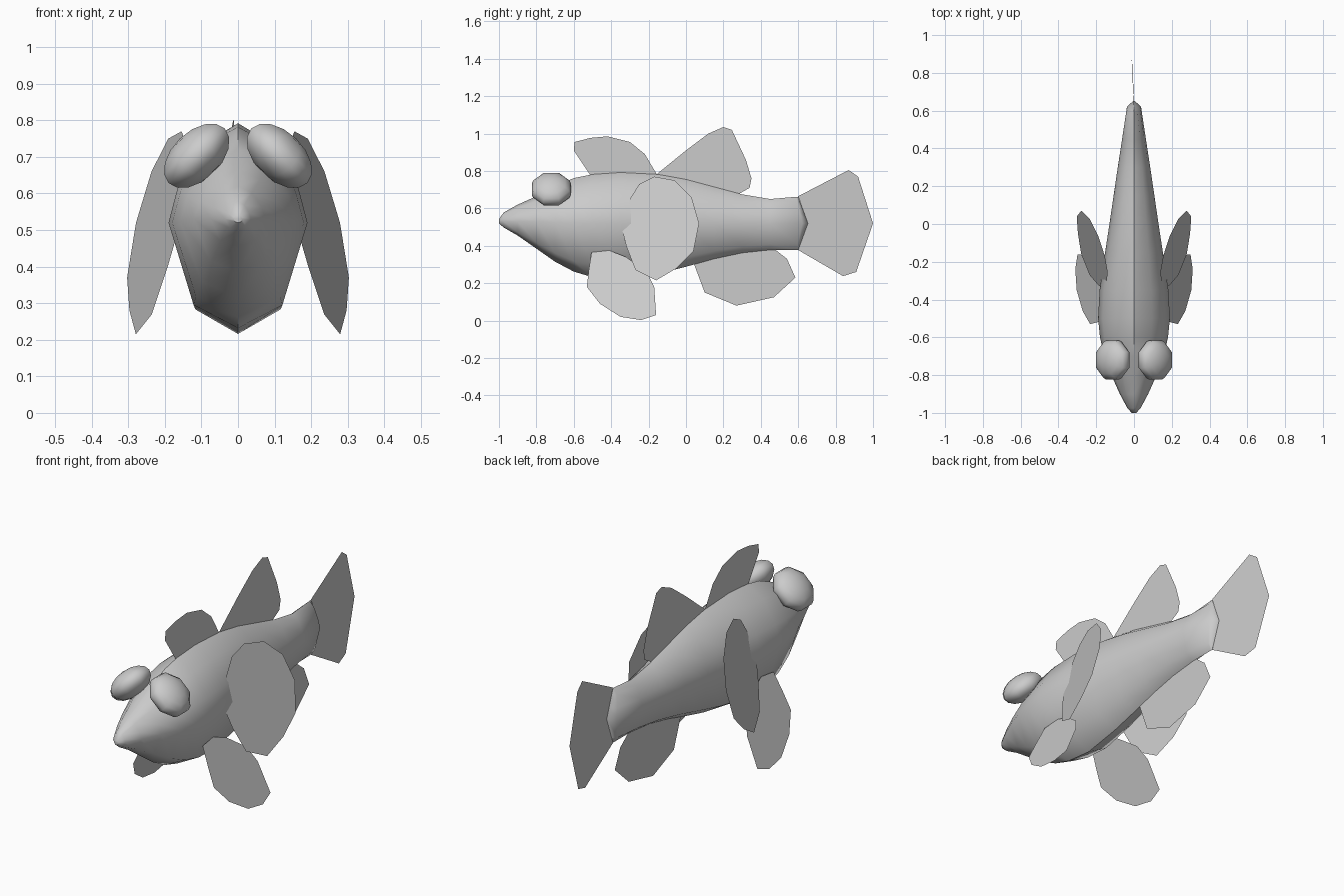
import bpy, bmesh, math
from mathutils import Matrix, Vector

if "Cube" in bpy.data.objects:
    bpy.data.objects.remove(bpy.data.objects["Cube"])

grey = bpy.data.materials.new("fish_grey")
grey.diffuse_color = (0.6, 0.6, 0.6, 1)
grey.use_nodes = True
grey.node_tree.nodes["Principled BSDF"].inputs["Base Color"].default_value = grey.diffuse_color


def add_object(name, bm, mirrored=False):
    mesh = bpy.data.meshes.new(name)
    bm.to_mesh(mesh)
    bm.free()
    mesh.materials.append(grey)
    ob = bpy.data.objects.new(name, mesh)
    bpy.context.collection.objects.link(ob)
    if mirrored:
        ob.modifiers.new("Mirror", 'MIRROR').use_mirror_merge = False
    return ob


def smooth(ob, degrees):
    bpy.ops.object.select_all(action='DESELECT')
    ob.select_set(True)
    bpy.context.view_layer.objects.active = ob
    bpy.ops.object.shade_smooth_by_angle(angle=math.radians(degrees))


def fin(name, outline, x_of, mirrored=False):
    """Thin sheet from a (y, z) outline; x_of gives its sideways lean."""
    bm = bmesh.new()
    face = bm.faces.new([bm.verts.new((x_of(y, z), y, z)) for y, z in outline])
    face.normal_update()
    if face.normal.x < 0:
        face.normal_flip()
    return add_object(name, bm, mirrored)


# Body: rings of (y, half width, bottom, middle, top)
rings = [
    (-1.0, .012, .520, .530, .542), (-.975, .035, .498, .53, .578),
    (-.90, .075, .455, .53, .620), (-.80, .12, .385, .53, .665),
    (-.70, .158, .315, .525, .718), (-.60, .180, .262, .52, .762),
    (-.50, .190, .232, .52, .782), (-.35, .182, .216, .52, .792),
    (-.15, .153, .250, .52, .782), (0, .130, .288, .52, .755),
    (.15, .108, .330, .52, .715), (.30, .086, .362, .52, .675),
    (.45, .063, .378, .52, .650), (.59, .037, .378, .52, .662),
]
# Half cross-section from back ridge to keel: (width factor, height factor)
half = [(0, 1), (.5, .80), (.87, .36), (1, 0), (.64, -.78), (0, -1)]
section = half + [(-a, b) for a, b in half[-2:0:-1]]

bm = bmesh.new()
loops = []
for i, (y, w, low, mid, top) in enumerate(rings):
    loop = []
    for a, b in section:
        z = mid + b * ((top - mid) if b > 0 else (mid - low))
        bow = .032 * (1 - abs(b)) if i == len(rings) - 1 else 0
        loop.append(bm.verts.new((a * w, y + bow, z)))
    loops.append(loop)
# Tail stump closes to an upright edge
loops.append([bm.verts.new((a * .003, .60 + .052 * (1 - abs(b)), .52 + b * .142))
              for a, b in section])
n = len(section)
for p, q in zip(loops, loops[1:]):
    for k in range(n):
        bm.faces.new((p[k], p[(k + 1) % n], q[(k + 1) % n], q[k]))
bm.faces.new(loops[0])
bm.faces.new(loops[-1])
bmesh.ops.recalc_face_normals(bm, faces=bm.faces[:])
smooth(add_object("body", bm), 50)

# Eyes: flattened domes facing out and up
bm = bmesh.new()
place = (Matrix.Translation((.113, -.72, .703)) @ Matrix.Rotation(math.radians(44), 4, 'Y')
         @ Matrix.Diagonal((.116, .113, .066, 1)))
bmesh.ops.create_uvsphere(bm, u_segments=8, v_segments=8, radius=1,
                          matrix=place @ Matrix.Rotation(math.radians(22.5), 4, 'Z'))
smooth(add_object("eyes", bm, True), 80)

# Fins along the centre line
fin("front_back_fin", [(-.50, .76), (-.60, .91), (-.595, .955), (-.51, .977), (-.42, .985),
                       (-.30, .955), (-.22, .89), (-.155, .78)], lambda y, z: 0)
fin("rear_back_fin", [(-.16, .78), (0, .91), (.12, 1.0), (.20, 1.035), (.245, 1.02),
                      (.32, .86), (.35, .76), (.34, .71), (.27, .67)], lambda y, z: 0)
fin("belly_fin", [(.04, .31), (.10, .15), (.27, .08), (.47, .125), (.585, .23),
                  (.54, .33), (.47, .385), (.30, .37)], lambda y, z: 0)
fin("tail_fin", [(.60, .665), (.87, .805), (.92, .77), (1.0, .52), (.91, .26),
                 (.84, .238), (.595, .38), (.65, .52)],
    lambda y, z: -.136 * max(0, y - .78))

# Paired side fins
fin("side_fins", [(-.17, .77), (-.06, .75), (.03, .66), (.07, .52), (.04, .37), (-.05, .28),
                  (-.16, .215), (-.27, .27), (-.32, .40), (-.34, .48), (-.31, .54),
                  (-.30, .65), (-.25, .73)],
    lambda y, z: .373 + .29 * y - .22 * z, True)
fin("lower_fins", [(-.505, .365), (-.41, .375), (-.32, .34), (-.21, .26), (-.17, .18),
                   (-.16, .03), (-.24, .003), (-.35, .02), (-.46, .09), (-.53, .18),
                   (-.52, .27)],
    lambda y, z: .15 + .16 * (.365 - z) / .36, True)
